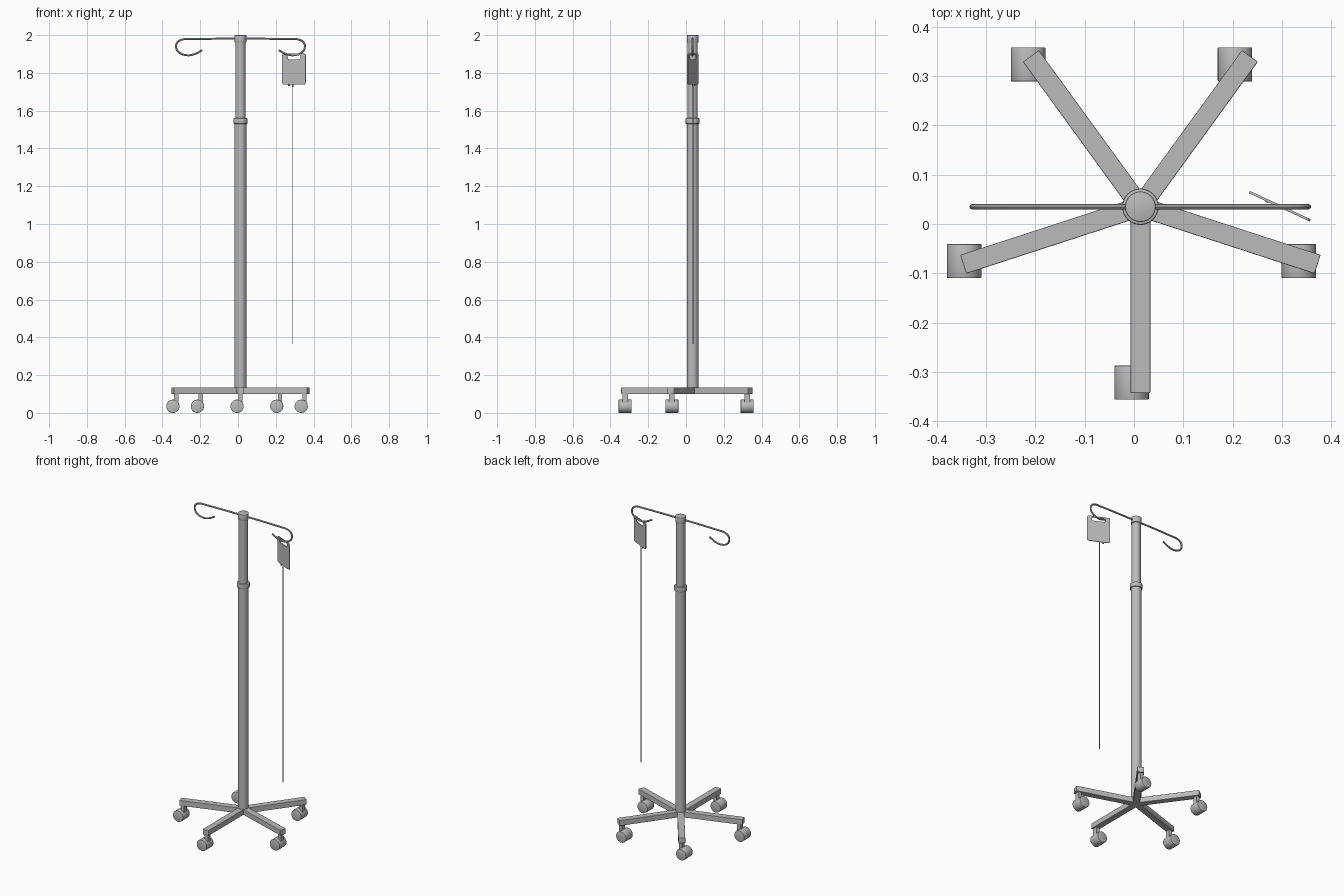
import bpy
from math import cos, sin, pi, radians
from mathutils import Vector, Matrix

if "Cube" in bpy.data.objects:
    bpy.data.objects.remove(bpy.data.objects["Cube"], do_unlink=True)

# One painted-metal grey for everything
grey = bpy.data.materials.new("neutral grey")
grey.use_nodes = True
GREY = (0.5, 0.5, 0.5, 1)
grey.diffuse_color = GREY
grey.node_tree.nodes["Principled BSDF"].inputs["Base Color"].default_value = GREY

AXIS = Vector((0.013, 0.035, 0))   # pole axis
ARM = 0.378                        # length of each base arm
ARM_LOW, ARM_TOP = 0.1, 0.134


def finish(name, bevel=0, smooth=True):
    ob = bpy.context.object
    ob.name = name
    ob.data.materials.clear()
    ob.data.materials.append(grey)
    if bevel:
        mod = ob.modifiers.new("edge", 'BEVEL')
        mod.width, mod.segments, mod.limit_method = bevel, 2, 'ANGLE'
        mod.angle_limit = radians(50)
        bpy.ops.object.modifier_apply(modifier=mod.name)
    if smooth:
        bpy.ops.object.shade_smooth_by_angle(angle=radians(35))
    return ob


def tube(name, radius, low, high, at=AXIS, bevel=0, sides=32):
    spot = (at.x, at.y, (low + high) / 2)
    bpy.ops.mesh.primitive_cylinder_add(vertices=sides, radius=radius, depth=high - low, location=spot)
    return finish(name, bevel)


def box(name, size, at, turn=0, bevel=0):
    bpy.ops.mesh.primitive_cube_add(size=1, location=at, rotation=(0, 0, turn))
    ob = bpy.context.object
    ob.scale = size
    bpy.ops.object.transform_apply(location=False, rotation=False, scale=True)
    return finish(name, bevel, smooth=False)


def curve_object(name, curve, matrix):
    ob = bpy.data.objects.new(name, curve)
    bpy.context.collection.objects.link(ob)
    ob.matrix_world = matrix
    bpy.ops.object.select_all(action='DESELECT')
    ob.select_set(True)
    bpy.context.view_layer.objects.active = ob
    bpy.ops.object.convert(target='MESH')
    return finish(name)


def rounded(width, low, high, r):
    """Outline of a rounded rectangle standing between two heights."""
    pts = []
    for k, (sx, sy) in enumerate([(1, 1), (-1, 1), (-1, -1), (1, -1)]):
        cx = sx * (width / 2 - r)
        cy = high - r if sy > 0 else low + r
        for i in range(6):
            a = (k + i / 5) * pi / 2
            pts.append((cx + r * cos(a), cy + r * sin(a)))
    return pts


# Telescopic pole
tube("lower_pole", 0.031, 0.115, 1.54)
tube("pole_collar", 0.037, 1.53, 1.56, bevel=0.004)
tube("upper_pole", 0.0265, 1.54, 1.97)
tube("pole_cap", 0.031, 1.96, 2.0, bevel=0.003)

# Five arms, each with a caster whose wheel trails to the right
for i in range(5):
    a = radians(-90 + 72 * i)
    out = Vector((cos(a), sin(a), 0))
    mid = AXIS + out * ARM / 2
    mid.z = (ARM_LOW + ARM_TOP) / 2
    box(f"base_arm_{i + 1}", (ARM, 0.04, ARM_TOP - ARM_LOW), mid, a, 0.002)
    end = AXIS + out * 0.357
    box(f"caster_stem_{i + 1}", (0.022, 0.028, 0.07), (end.x, end.y, 0.07))
    bpy.ops.mesh.primitive_cylinder_add(vertices=32, radius=0.035, depth=0.069,
                                        location=(end.x - 0.018, end.y, 0.035),
                                        rotation=(pi / 2, 0, 0))
    finish(f"caster_wheel_{i + 1}", 0.002)

# Cross bar with a hook curling under at both ends
hook = [(0.265, 1.979), (0.31, 1.976), (0.334, 1.962), (0.341, 1.94), (0.33, 1.913),
        (0.287, 1.894), (0.245, 1.899), (0.203, 1.92)]
path = [(-x, z) for x, z in reversed(hook)] + hook
bar = bpy.data.curves.new("hook_bar", 'CURVE')
bar.dimensions = '3D'
bar.bevel_depth, bar.bevel_resolution, bar.use_fill_caps = 0.0055, 3, True
line = bar.splines.new('BEZIER')
line.bezier_points.add(len(path) - 1)
for p, (x, z) in zip(line.bezier_points, path):
    p.co = (x, 0, z)
    p.handle_left_type = p.handle_right_type = 'AUTO'
curve_object("hook_bar", bar, Matrix.Translation(AXIS))

# Flat fluid bag with a hanging slot
bag = bpy.data.curves.new("fluid_bag", 'CURVE')
bag.dimensions, bag.fill_mode, bag.extrude = '2D', 'BOTH', 0.0025
for outline in (rounded(0.136, 1.738, 1.903, 0.012), rounded(0.08, 1.872, 1.896, 0.01)):
    edge = bag.splines.new('POLY')
    edge.points.add(len(outline) - 1)
    edge.use_cyclic_u = True
    for p, (x, y) in zip(edge.points, outline):
        p.co = (x, y, 0, 1)
hang = Vector((0.296, 0.036, 0))
turn = Matrix.Rotation(radians(-25), 4, 'Z') @ Matrix.Rotation(pi / 2, 4, 'X')
curve_object("fluid_bag", bag, Matrix.Translation(hang) @ turn)

# Outlet ports and drip line
tube("bag_outlet", 0.004, 1.725, 1.742, Vector((0.29, 0.037, 0)), sides=12)
tube("bag_port", 0.004, 1.73, 1.742, Vector((0.27, 0.047, 0)), sides=12)
tube("drip_line", 0.0018, 0.365, 1.73, Vector((0.29, 0.037, 0)), sides=8)
